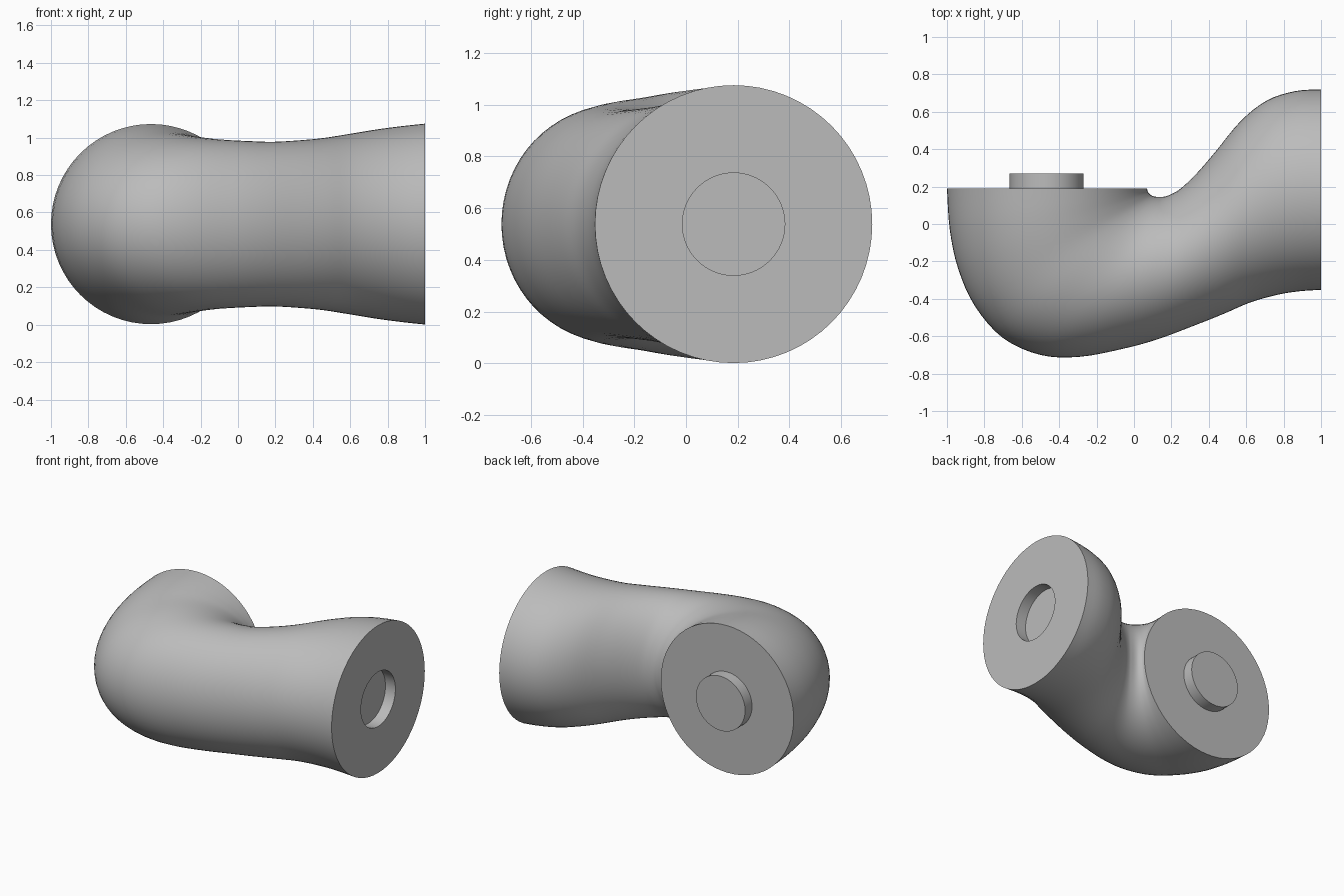
import bpy, bmesh, math
from mathutils import Vector

if "Cube" in bpy.data.objects:
    bpy.data.objects.remove(bpy.data.objects["Cube"])

SIDES = 64
STEPS = 4
AXIS_Z = 0.538

# Plain grey used for every part
grey = bpy.data.materials.new("plain grey")
grey.use_nodes = True
grey.diffuse_color = (0.5, 0.5, 0.5, 1)
grey.node_tree.nodes["Principled BSDF"].inputs["Base Color"].default_value = grey.diffuse_color

# Elbow sections: inner x, inner y, outer x, outer y, half height
SECTIONS = [
    (.07, .19, -1, .19, .535),
    (.073, .175, -.985, -.03, .525),
    (.08, .165, -.94, -.24, .51),
    (.095, .152, -.85, -.44, .49),
    (.115, .146, -.7, -.61, .475),
    (.14, .145, -.5, -.7, .46),
    (.165, .147, -.29, -.71, .45),
    (.2, .16, -.05, -.665, .443),
    (.25, .19, .13, -.615, .44),
    (.33, .265, .33, -.54, .448),
    (.43, .38, .48, -.48, .46),
    (.57, .55, .62, -.42, .482),
    (.71, .66, .76, -.38, .505),
    (.86, .71, .88, -.36, .523),
    (1, .72, 1, -.352, .537),
]


def smooth_rows(rows):
    """Interpolate the sections with a Catmull-Rom spline."""
    result = []
    last = len(rows) - 1
    for i in range(last):
        before, start, end, after = (
            rows[max(i - 1, 0)], rows[i], rows[i + 1], rows[min(i + 2, last)])
        for step in range(STEPS):
            t = step / STEPS
            result.append([
                b + t * ((c - a) + t * ((2 * a - 5 * b + 4 * c - d)
                         + t * (3 * b - a - 3 * c + d))) / 2
                for a, b, c, d in zip(before, start, end, after)])
    result.append(rows[last])
    return result


def add_ring(bm, row):
    """Ellipse standing upright between the inner and the outer point."""
    inner = Vector((row[0], row[1], AXIS_Z))
    outer = Vector((row[2], row[3], AXIS_Z))
    centre = (inner + outer) / 2
    across = (outer - inner) / 2
    up = Vector((0, 0, row[4]))
    angles = [math.tau * k / SIDES for k in range(SIDES)]
    return [bm.verts.new(centre + across * math.cos(a) + up * math.sin(a)) for a in angles]


def loft(name, rows):
    """Skin the rings, close both ends and shade smooth with sharp rims."""
    bm = bmesh.new()
    rings = [add_ring(bm, row) for row in rows]
    for ring, following in zip(rings, rings[1:]):
        for k in range(SIDES):
            n = (k + 1) % SIDES
            bm.faces.new((ring[k], ring[n], following[n], following[k]))
    bm.faces.new(rings[0])
    bm.faces.new(rings[-1])
    bmesh.ops.recalc_face_normals(bm, faces=bm.faces[:])
    mesh = bpy.data.meshes.new(name)
    bm.to_mesh(mesh)
    bm.free()
    mesh.materials.append(grey)
    obj = bpy.data.objects.new(name, mesh)
    bpy.context.collection.objects.link(obj)
    bpy.ops.object.select_all(action="DESELECT")
    obj.select_set(True)
    bpy.context.view_layer.objects.active = obj
    bpy.ops.object.shade_smooth_by_angle(angle=math.radians(40))
    return obj


# Bent tube ending in a flat rim with a round socket
PIN = .198
rim_y = .184
socket = [(x, rim_y + PIN, x, rim_y - PIN, PIN) for x in (1, .92)]
loft("elbow_body", smooth_rows(SECTIONS) + socket)

# Round peg on the rear face
peg_x = -.467
loft("connector_peg", [(peg_x + PIN, y, peg_x - PIN, y, PIN) for y in (.18, .27)])
